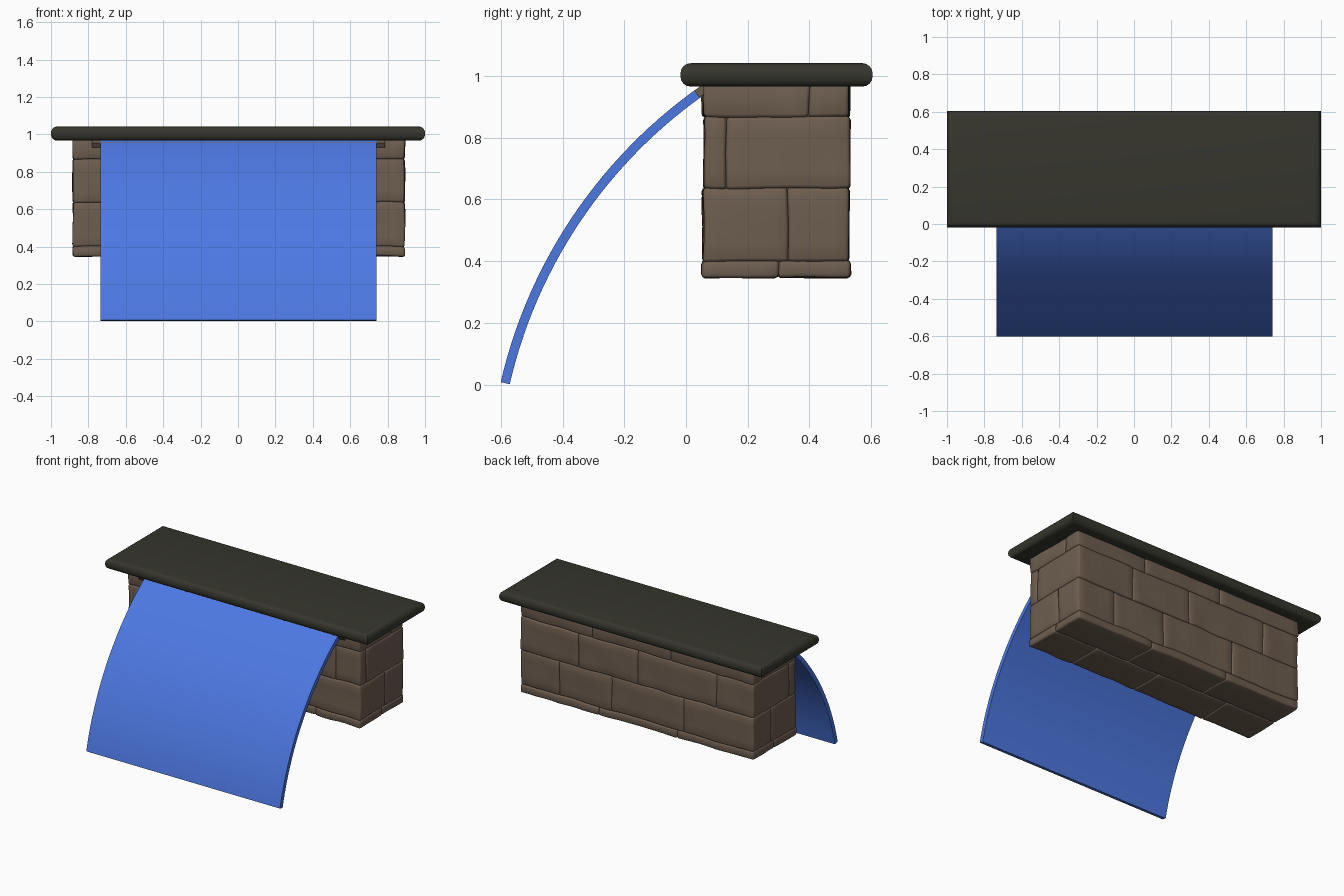
import bpy, bmesh, math, random
from mathutils import Vector, noise

if "Cube" in bpy.data.objects:
    bpy.data.objects.remove(bpy.data.objects["Cube"])

random.seed(4)


def material(name, rgb):
    m = bpy.data.materials.new(name)
    m.diffuse_color = (*rgb, 1)
    m.use_nodes = True
    m.node_tree.nodes["Principled BSDF"].inputs["Base Color"].default_value = m.diffuse_color
    return m


STONE = material("brown stone", (0.156, 0.112, 0.08))
SLATE = material("dark slate", (0.037, 0.037, 0.027))
WATER = material("blue water", (0.075, 0.19, 0.77))


def finish(bm, name, mat, angle=35):
    bmesh.ops.recalc_face_normals(bm, faces=bm.faces)
    me = bpy.data.meshes.new(name)
    bm.to_mesh(me)
    bm.free()
    me.materials.append(mat)
    ob = bpy.data.objects.new(name, me)
    bpy.context.collection.objects.link(ob)
    bpy.ops.object.select_all(action='DESELECT')
    ob.select_set(True)
    bpy.context.view_layer.objects.active = ob
    bpy.ops.object.shade_smooth_by_angle(angle=math.radians(angle))
    return ob


def box(lo, hi):
    bm = bmesh.new()
    bmesh.ops.create_cube(bm, size=1)
    for v in bm.verts:
        v.co = Vector([(a + b) / 2 + c * (b - a) for a, b, c in zip(lo, hi, v.co)])
    return bm


def bevel(bm, edges, width, segments):
    bmesh.ops.bevel(bm, geom=edges, offset=width, segments=segments,
                    profile=0.5, affect='EDGES')


# Rounded coping slab on top
bm = box((-1, -0.018, 0.966), (1, 0.605, 1.042))
bevel(bm, [e for e in bm.edges if abs(e.verts[0].co.z - e.verts[1].co.z) < 0.01], 0.033, 4)
finish(bm, "coping_slab", SLATE, 40)


# One worn stone block with a slightly uneven surface
def stone(name, lo, hi):
    bm = box(lo, hi)
    for axis in range(3):
        n = int((hi[axis] - lo[axis]) / 0.06)
        for i in range(1, n + 1):
            co = Vector((0, 0, 0))
            co[axis] = lo[axis] + (hi[axis] - lo[axis]) * i / (n + 1)
            no = Vector((0, 0, 0))
            no[axis] = 1
            bmesh.ops.bisect_plane(bm, geom=bm.verts[:] + bm.edges[:] + bm.faces[:],
                                   plane_co=co, plane_no=no)
    bevel(bm, [e for e in bm.edges if e.calc_face_angle(0) > 1], 0.011, 2)
    for v in bm.verts:
        v.co += noise.noise_vector(v.co * 7) * 0.006
    finish(bm, name, STONE, 50)


# Stone courses: bottom, top, depth split, joints of front and back stones
COURSES = [
    (0.347, 0.402, 0.30, (-0.5, 0.05, 0.55), (-0.3, 0.3)),
    (0.400, 0.638, 0.33, (-0.62, -0.1, 0.42), (-0.35, 0.2, 0.6)),
    (0.636, 0.868, 0.13, (-0.35, 0.2, 0.7), (-0.6, 0.0, 0.45)),
    (0.866, 0.975, 0.40, (-0.6, 0.0, 0.5), (-0.25, 0.35)),
]
for r, (z0, z1, split, front, back) in enumerate(COURSES):
    for side, joints, y0, y1 in (("front", front, 0.056, split), ("back", back, split, 0.53)):
        xs = (-0.883, *joints, 0.892)
        for i in range(len(xs) - 1):
            d = random.uniform(-0.004, 0.004)
            stone(f"stone_{side}_{r}_{i}",
                  (xs[i], y0 + (d if side == "front" else 0), z0),
                  (xs[i + 1], y1 + (d if side == "back" else 0), z1))

# Solid core behind the joints
finish(box((-0.868, 0.07, 0.362), (0.876, 0.515, 0.97)), "wall_core", STONE)

# Spout lip that the water pours from
bm = box((-0.78, -0.016, -0.014), (0.785, 0.022, 0.014))
t = math.radians(35)
for v in bm.verts:
    y, z = v.co.y, v.co.z
    v.co.y = 0.048 + y * math.cos(t) - z * math.sin(t)
    v.co.z = 0.951 + y * math.sin(t) + z * math.cos(t)
finish(bm, "spout_lip", STONE)

# Curved sheet of falling water: an arc with thickness
A0, A1, R, N, T = math.radians(35), math.radians(77), 1.6, 28, 0.015
outer, inner = [], []
for i in range(N + 1):
    a = A0 + (A1 - A0) * i / N
    y = 0.055 - R * (math.sin(a) - math.sin(A0))
    z = 0.955 - R * (math.cos(A0) - math.cos(a))
    n = (-math.sin(a) * T, math.cos(a) * T)
    outer.append((y + n[0], z + n[1]))
    inner.append((y - n[0], z - n[1]))
ring = outer + inner[::-1]
bm = bmesh.new()
ends = [[bm.verts.new((x, y, z)) for y, z in ring] for x in (-0.735, 0.74)]
M = len(ring)
for i in range(M):
    j = (i + 1) % M
    bm.faces.new((ends[0][i], ends[0][j], ends[1][j], ends[1][i]))
for e in ends:
    for i in range(N):
        bm.faces.new((e[i], e[i + 1], e[M - 2 - i], e[M - 1 - i]))
finish(bm, "water_sheet", WATER)
